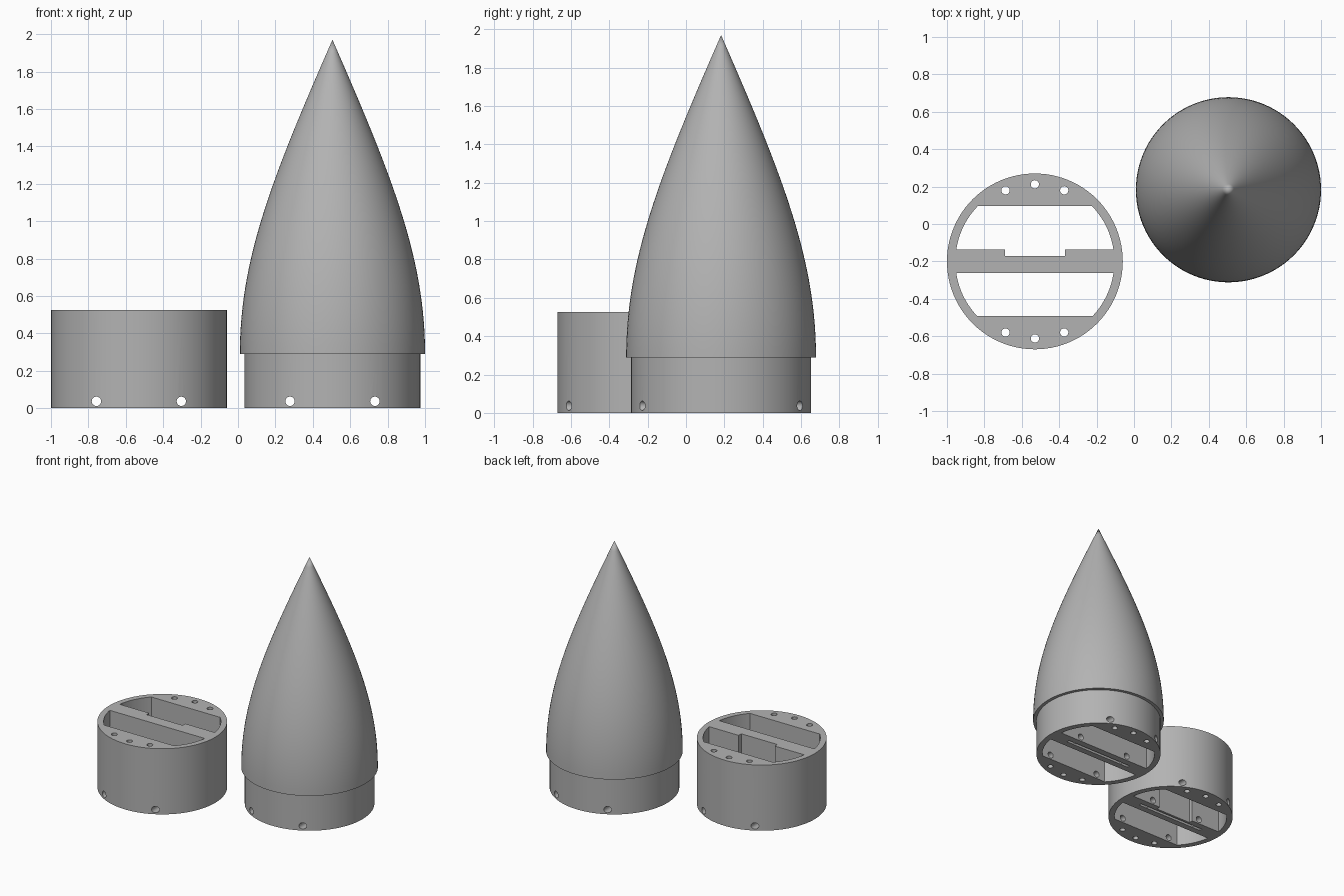
import bpy, bmesh, math
from mathutils import Matrix, Vector

if "Cube" in bpy.data.objects:
    bpy.data.objects.remove(bpy.data.objects["Cube"])

# One plain grey plastic
grey = bpy.data.materials.new("grey plastic")
grey.use_nodes = True
COLOUR = (0.45, 0.45, 0.45, 1)
grey.diffuse_color = COLOUR
grey.node_tree.nodes["Principled BSDF"].inputs["Base Color"].default_value = COLOUR

SEGMENTS = 96
RADIUS = 0.47
BODY_HEIGHT = 0.525


def make_object(name, bm):
    bmesh.ops.recalc_face_normals(bm, faces=bm.faces)
    mesh = bpy.data.meshes.new(name)
    bm.to_mesh(mesh)
    bm.free()
    mesh.materials.append(grey)
    obj = bpy.data.objects.new(name, mesh)
    bpy.context.collection.objects.link(obj)
    return obj


def lathe(name, profile):
    """Closed solid of revolution; radius 0 ends become poles."""
    bm = bmesh.new()
    rings = []
    for r, z in profile:
        if r < 1e-5:
            rings.append([bm.verts.new((0, 0, z))])
        else:
            rings.append([bm.verts.new((r * math.cos(a), r * math.sin(a), z))
                          for a in (math.tau * i / SEGMENTS for i in range(SEGMENTS))])
    for low, high in zip(rings, rings[1:]):
        for i in range(SEGMENTS):
            j = (i + 1) % SEGMENTS
            if len(high) == 1:
                bm.faces.new((low[i], low[j], high[0]))
            else:
                bm.faces.new((low[i], low[j], high[j], high[i]))
    for ring in (rings[0], rings[-1]):
        if len(ring) > 1:
            bm.faces.new(ring)
    return make_object(name, bm)


def prism(outline, bottom, top):
    bm = bmesh.new()
    face = bm.faces.new([bm.verts.new((x, y, bottom)) for x, y in outline])
    moved = bmesh.ops.extrude_face_region(bm, geom=[face])["geom"]
    bmesh.ops.translate(bm, vec=(0, 0, top - bottom),
                        verts=[v for v in moved if isinstance(v, bmesh.types.BMVert)])
    return make_object("cutter", bm)


def pocket(side, near, far, top, notch):
    """Slot between web and outer flat, with ends following the round wall."""
    wall = 0.425
    a0, a1 = math.asin(near / wall), math.asin(far / wall)
    arc = [a0 + (a1 - a0) * i / 10 for i in range(11)]
    points = [(wall * math.cos(a), wall * math.sin(a)) for a in arc]
    points += [(-x, y) for x, y in reversed(points)]
    if notch:
        points += [(-0.16, near), (-0.16, near - 0.033), (0.16, near - 0.033), (0.16, near)]
    return prism([(x, side * y) for x, y in points], -0.1, top)


def hole(centre, radius, length, along_y=False):
    bm = bmesh.new()
    turn = Matrix.Rotation(math.pi / 2, 4, "X") if along_y else Matrix()
    bmesh.ops.create_cone(bm, cap_ends=True, segments=24, radius1=radius, radius2=radius,
                          depth=length, matrix=Matrix.Translation(Vector(centre)) @ turn)
    return make_object("cutter", bm)


def cut(obj, cutter):
    cutter.hide_render = True
    mod = obj.modifiers.new("cut", "BOOLEAN")
    mod.operation = "DIFFERENCE"
    mod.solver = "EXACT"
    mod.object = cutter
    bpy.context.view_layer.objects.active = obj
    bpy.ops.object.modifier_apply(modifier=mod.name)
    bpy.data.objects.remove(cutter)


def machine(obj, pocket_top, hole_depth, notch):
    """Pockets, rod holes, cross pin holes and the slit under the web."""
    cut(obj, pocket(1, 0.063, 0.297, pocket_top, notch))
    cut(obj, pocket(-1, 0.063, 0.293, pocket_top, False))
    for side in (-1, 1):
        for x, y in ((-0.157, 0.38), (0, 0.412), (0.157, 0.38)):
            cut(obj, hole((x, side * y, 0), 0.022, 2 * hole_depth))
        cut(obj, hole((side * 0.227, 0, 0.037), 0.025, 1.2, along_y=True))
    slit = [(-0.3, -0.012), (0.3, -0.012), (0.3, 0.012), (-0.3, 0.012)]
    cut(obj, prism(slit, -0.1, 0.1))


def finish(obj, location):
    obj.location = location
    bpy.ops.object.select_all(action="DESELECT")
    obj.select_set(True)
    bpy.context.view_layer.objects.active = obj
    bpy.ops.object.shade_smooth_by_angle(angle=math.radians(30))


# Open round bay
bay = lathe("equipment_bay", [(RADIUS, 0), (RADIUS, BODY_HEIGHT)])
machine(bay, 0.7, 0.7, True)
finish(bay, (-0.53, -0.2, 0))

# Nose cone: shoulder, small lip, then a curved taper to a point
base, ease_out, ease_in, tip = (Vector(p) for p in (
    (0.495, 0.29), (0.495, 0.79), (0.33, 1.22), (0, 1.97)))
taper = []
for i in range(33):
    t = i / 32
    s = 1 - t
    taper.append(tuple(base * s**3 + ease_out * 3 * s * s * t + ease_in * 3 * s * t * t + tip * t**3))
nose = lathe("nose_cone", [(RADIUS, 0), (RADIUS, 0.29)] + taper)
machine(nose, BODY_HEIGHT, 0.29, False)
finish(nose, (0.505, 0.183, 0))
